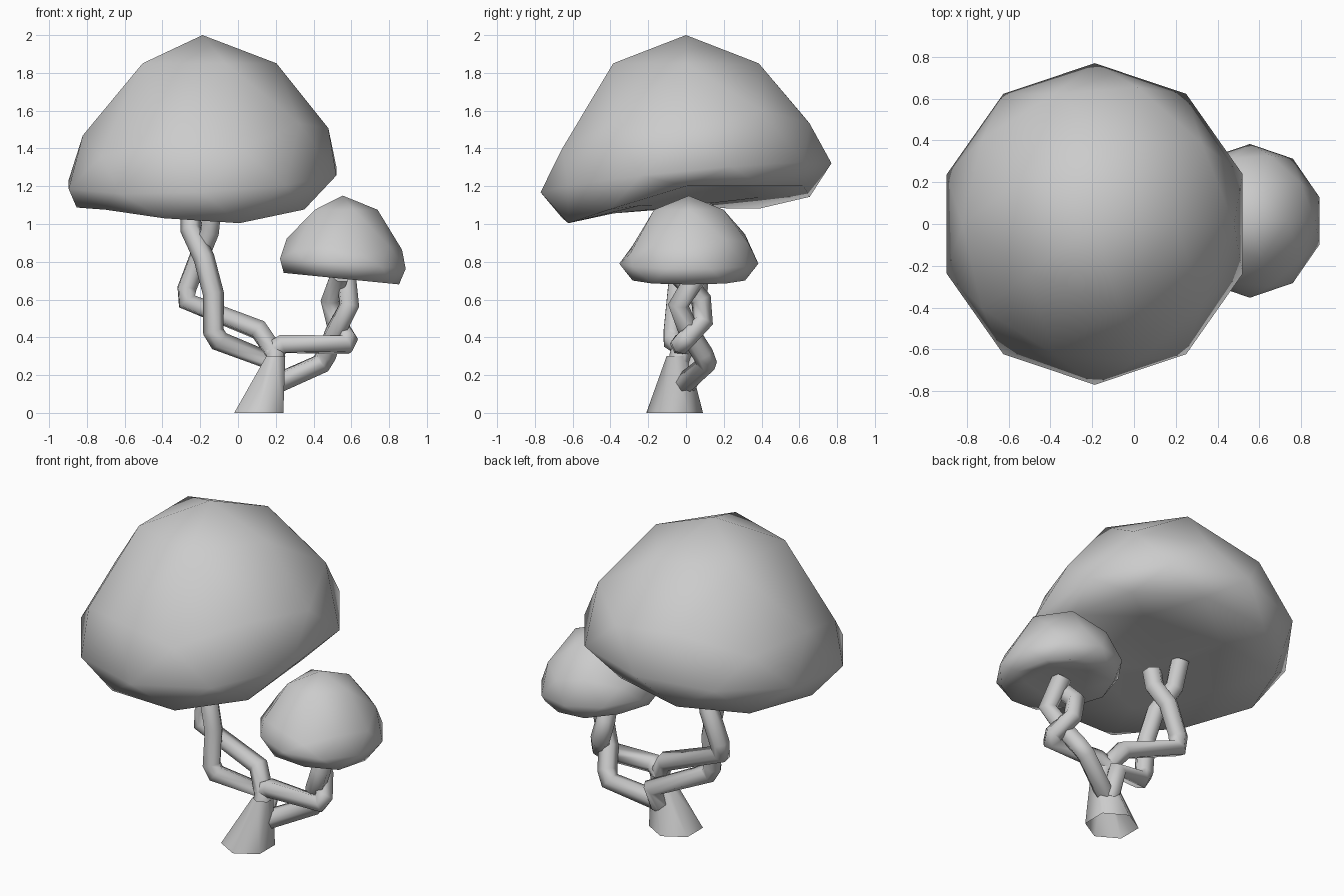
import bpy
import bmesh
from mathutils import Vector

cube = bpy.data.objects.get("Cube")
if cube:
    bpy.data.objects.remove(cube, do_unlink=True)

GREY = (0.6, 0.6, 0.6, 1)
grey = bpy.data.materials.new("plain grey")
grey.use_nodes = True
grey.diffuse_color = GREY
grey.node_tree.nodes["Principled BSDF"].inputs["Base Color"].default_value = GREY


def add_mesh(name, bm):
    mesh = bpy.data.meshes.new(name)
    bmesh.ops.recalc_face_normals(bm, faces=bm.faces)
    for face in bm.faces:
        face.smooth = True
    bm.to_mesh(mesh)
    bm.free()
    mesh.materials.append(grey)
    obj = bpy.data.objects.new(name, mesh)
    bpy.context.collection.objects.link(obj)


def mushroom_cap(name, centre, size, tilt, rim, under, hollow):
    """Ball with a tall dome, a tilted rim and a flattened underside."""
    bm = bmesh.new()
    bmesh.ops.create_icosphere(bm, subdivisions=2, radius=1)
    for v in bm.verts:
        level = v.co.z
        x, y = v.co.x * size[0], v.co.y * size[1]
        if level > 0.2:
            z = centre[2] + level * size[2]
            if level < 0.6:
                z += tilt[0] * x + tilt[1] * y
        elif level > -0.2:
            z = rim(x, y)
        else:
            z = under(x, y) + (hollow if level < -0.7 else 0)
        v.co = Vector((centre[0] + x, centre[1] + y, z))
    add_mesh(name, bm)


def strand(name, points, radius=0.056):
    """Six-sided stem following a bent path."""
    curve = bpy.data.curves.new(name, "CURVE")
    curve.dimensions = "3D"
    curve.bevel_depth = radius
    curve.bevel_resolution = 1
    curve.use_fill_caps = True
    spline = curve.splines.new("POLY")
    spline.points.add(len(points) - 1)
    for p, co in zip(spline.points, points):
        p.co = (*co, 1)
    curve.materials.append(grey)
    obj = bpy.data.objects.new(name, curve)
    bpy.context.collection.objects.link(obj)


# Caps
mushroom_cap("large_cap", (-0.188, 0, 1.0), (0.745, 0.77, 1.0), (0.09, 0.1),
             lambda x, y: 1.245 + 0.1 * y + 0.05 * x,
             lambda x, y: min(1.2, 1.065 + 0.14 * y + 0.1 * x
                              + 0.2 * x * x + 0.26 * x * y + 0.08 * y * y), 0.03)
mushroom_cap("small_cap", (0.555, 0.015, 0.65), (0.35, 0.368, 0.5), (-0.03, 0.1),
             lambda x, y: 0.79 - 0.08 * x,
             lambda x, y: 0.71 - 0.1 * x, 0.02)

# Flared trunk leaning to one side, open underneath
bm = bmesh.new()
bmesh.ops.create_cone(bm, cap_ends=False, segments=6, radius1=0.15, radius2=0.058, depth=0.3)
for v in bm.verts:
    top = v.co.z > 0
    v.co += Vector((0.2, -0.045, 0.15) if top else (0.11, -0.06, 0.15))
add_mesh("trunk", bm)

# Twisted pair under the large cap
strand("large_stem_outer", [(0.19, -0.045, 0.24), (0.2, -0.03, 0.31), (0.11, 0.04, 0.44),
                            (-0.27, 0.05, 0.59), (-0.27, 0.06, 0.66), (-0.2, 0.06, 0.84),
                            (-0.15, 0.0, 0.96), (-0.14, -0.01, 1.06)])
strand("large_stem_inner", [(0.17, 0.0, 0.14), (0.18, 0.07, 0.27), (-0.1, -0.07, 0.38),
                            (-0.13, -0.07, 0.43), (-0.13, -0.05, 0.63), (-0.18, -0.03, 0.82),
                            (-0.25, 0.05, 0.97), (-0.25, 0.1, 1.12)])

# Twisted pair under the small cap
strand("small_stem_upper", [(0.17, -0.01, 0.32), (0.24, -0.03, 0.365), (0.57, -0.03, 0.36),
                            (0.58, 0.0, 0.39), (0.52, 0.09, 0.48), (0.49, 0.08, 0.6),
                            (0.54, -0.04, 0.73)])
strand("small_stem_lower", [(0.17, -0.03, 0.14), (0.44, 0.11, 0.26), (0.47, 0.09, 0.31),
                            (0.51, 0.02, 0.42), (0.59, -0.04, 0.57), (0.57, 0.06, 0.73)])
